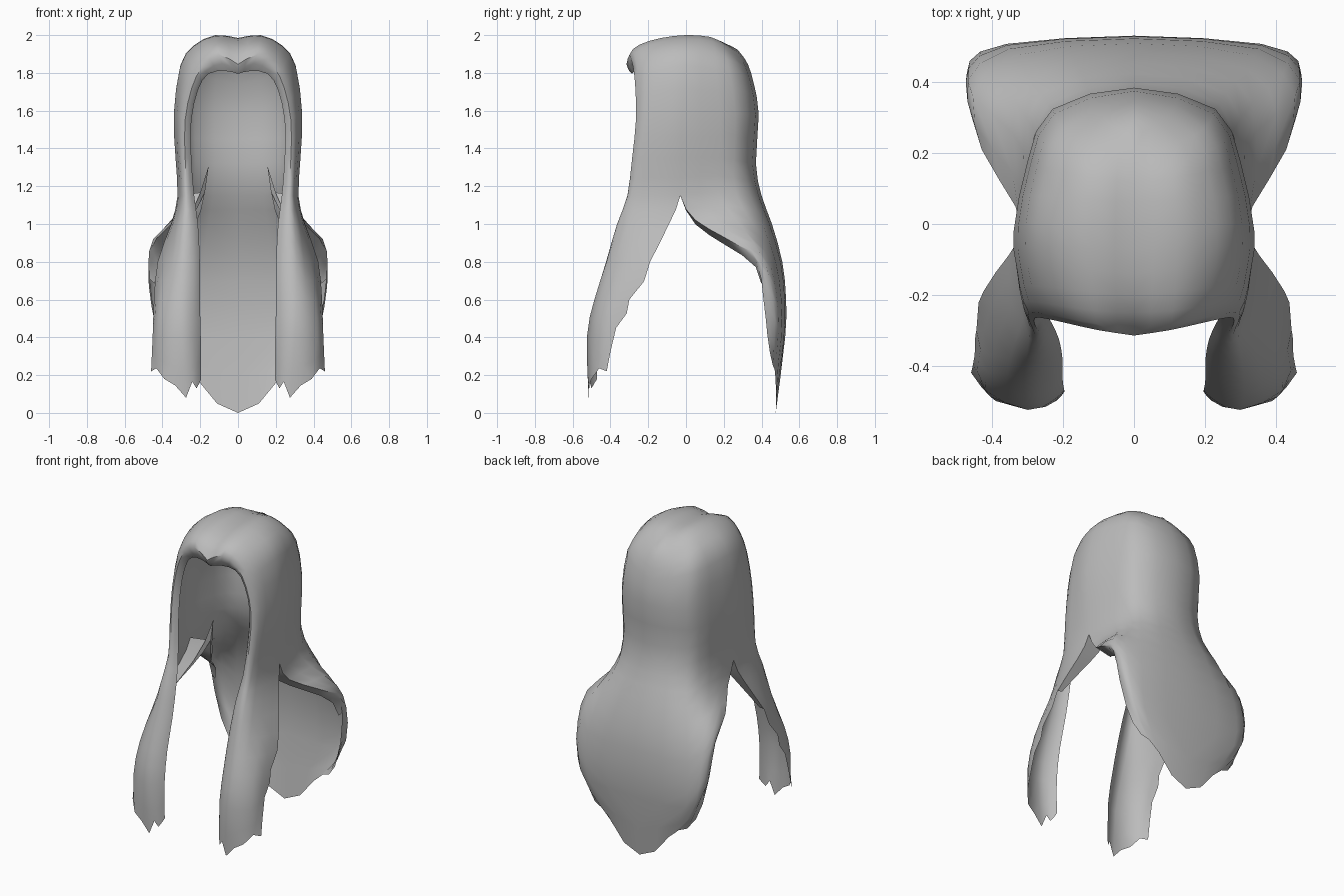
import bpy
import bmesh
import math
from mathutils import Vector

if "Cube" in bpy.data.objects:
    bpy.data.objects.remove(bpy.data.objects["Cube"], do_unlink=True)

# Grey cloth
cloth = bpy.data.materials.new("grey cloth")
cloth.use_nodes = True
grey = (0.5, 0.5, 0.5, 1.0)
cloth.diffuse_color = grey
bsdf = cloth.node_tree.nodes["Principled BSDF"]
bsdf.inputs["Base Color"].default_value = grey
bsdf.inputs["Roughness"].default_value = 0.9


def spline(points, before=None, after=None, steps=2):
    """Catmull-Rom curve through the points, with optional end neighbours."""
    p = [Vector(q) for q in points]
    p = [before or p[0]] + p + [after or p[-1]]
    out = []
    for i in range(1, len(p) - 2):
        a, b, c, d = p[i - 1:i + 3]
        for k in range(steps):
            t = k / steps
            out.append(0.5 * (2 * b + (c - a) * t + (2 * a - 5 * b + 4 * c - d) * t * t
                              + (3 * b - a - 3 * c + d) * t ** 3))
    return out + [p[-2]]


# Guide ribs of the left half: each runs from the crown line down to the hem.
# The first seven points belong to the hood, the other five to a hanging panel.
rim = [(0, -.315, 1.845), (.10, -.30, 1.895), (.19, -.28, 1.83), (.245, -.268, 1.72),
       (.28, -.265, 1.55), (.28, -.285, 1.35), (.265, -.31, 1.15),
       (.245, -.355, 1.0), (.235, -.41, .8), (.235, -.465, .6), (.23, -.50, .4), (.22, -.50, .13)]

front_fold = [(0, -.25, 1.925), (.11, -.245, 1.95), (.21, -.23, 1.895), (.275, -.22, 1.785),
              (.312, -.22, 1.58), (.308, -.25, 1.35), (.295, -.29, 1.15),
              (.30, -.355, 1.0), (.31, -.42, .8), (.31, -.485, .6), (.30, -.525, .4), (.275, -.515, .08)]

front_side = [(0, -.14, 1.97), (.12, -.13, 1.985), (.23, -.12, 1.93), (.30, -.12, 1.82),
              (.332, -.12, 1.58), (.325, -.14, 1.35), (.315, -.17, 1.15),
              (.345, -.23, 1.0), (.385, -.32, .8), (.41, -.42, .6), (.42, -.47, .4), (.39, -.50, .18)]

hood_side = [(0, 0, 1.985), (.12, 0, 2.0), (.235, 0, 1.945), (.305, 0, 1.84),
             (.34, -.02, 1.58), (.33, -.025, 1.35), (.32, -.03, 1.15)]

# Below the armhole the side rib parts into a front and a back edge
front_edge = [(.355, -.09, 1.0), (.425, -.19, .8), (.445, -.30, .6), (.45, -.37, .45), (.46, -.42, .22)]
back_edge = [(.335, .05, 1.02), (.43, .21, .925), (.47, .37, .81), (.455, .41, .6), (.42, .43, .42)]

back_side = [(0, .12, 1.98), (.11, .13, 1.99), (.21, .15, 1.93), (.275, .16, 1.82),
             (.30, .18, 1.58), (.295, .18, 1.35), (.295, .17, 1.17),
             (.345, .26, 1.03), (.455, .36, .90), (.467, .44, .73), (.445, .47, .5), (.33, .46, .25)]

back_corner = [(0, .20, 1.96), (.09, .22, 1.945), (.17, .25, 1.89), (.215, .29, 1.80),
               (.23, .325, 1.58), (.225, .31, 1.33), (.24, .34, 1.15),
               (.285, .405, 1.0), (.34, .475, .8), (.36, .505, .6), (.34, .505, .4), (.21, .475, .17)]

back_centre = [(0, .27, 1.925), (0, .30, 1.89), (0, .33, 1.84), (0, .36, 1.74),
               (0, .385, 1.58), (0, .37, 1.32), (0, .40, 1.15),
               (0, .455, 1.0), (0, .51, .8), (0, .53, .6), (0, .525, .4), (0, .475, 0)]

# The lip is the rim turned inwards
drop = [.05, .085, .035, .01]
lip = [(max(0, x - .033), y + .03, z - (drop[i] if i < len(drop) else 0))
       for i, (x, y, z) in enumerate(rim)]
lip[-1] = (.195, -.47, .18)

front = [spline(r) for r in (lip, rim, front_fold, front_side, hood_side + front_edge)]
back = [spline(r) for r in (hood_side + back_edge, back_side, back_corner, back_centre)]
SPLIT = 12           # row where the armhole opens
SIDE = 8             # column of the side rib after the cross spline


def cross(ribs, row, mirrored):
    """One row of the cloth across the given ribs."""
    pts = [r[row] for r in ribs]
    end = None
    if mirrored:
        end = pts[-2].copy()
        end.x *= -1
    return spline(pts, after=end)


rows = len(front[0])
hood = [cross(front + back[1:], j, True) for j in range(SPLIT + 1)]
front_panel = [hood[-1][:SIDE + 1]] + [cross(front, j, False) for j in range(SPLIT + 1, rows)]
back_panel = [hood[-1][SIDE:]] + [cross(back, j, True) for j in range(SPLIT + 1, rows)]

# Torn hems: shift points between the ribs and along the front panel's outer edge
for i, lift in ((3, .07), (5, .02), (7, .03)):
    front_panel[-1][i].z += lift
for i, lift in ((1, -.02), (3, .02), (5, -.02)):
    back_panel[-1][i].z += lift
for j in (5, 7):
    front_panel[j][SIDE].y += .025

# Armhole facing: the cloth edge turned inwards, widest at the top of the opening
turned, tucked, raised = [], [], []
front_line = [row[SIDE] for row in front_panel]
back_line = [row[0] for row in back_panel]
for line, bottom, sag in ((front_line[::-1], .70, 0), (back_line[1:], .62, .2)):
    for p in line:
        w = (p.z - bottom) / (1.15 - bottom)
        if w <= 0.02:
            continue
        inner = p + Vector((-.145 * w, 0, .02 * w - sag * w * (1 - w)))
        turned.append(p)
        tucked.append(inner)
        raised.append(inner + Vector((-.02, 0, .14)) * w ** 4)
facing = [turned, tucked, raised]

bm = bmesh.new()
for patch in (hood, front_panel, back_panel, facing):
    grid = [[bm.verts.new(p) for p in row] for row in patch]
    for up, low in zip(grid, grid[1:]):
        for i in range(len(up) - 1):
            bm.faces.new((up[i], low[i], low[i + 1], up[i + 1]))
bmesh.ops.remove_doubles(bm, verts=bm.verts, dist=0.0005)

mesh = bpy.data.meshes.new("hooded_cloak")
bm.to_mesh(mesh)
bm.free()
mesh.materials.append(cloth)
cloak = bpy.data.objects.new("hooded_cloak", mesh)
bpy.context.collection.objects.link(cloak)

# Mirror to the right half
mirror = cloak.modifiers.new("Mirror", 'MIRROR')
mirror.use_clip = True
mirror.merge_threshold = 0.001

bpy.ops.object.select_all(action='DESELECT')
cloak.select_set(True)
bpy.context.view_layer.objects.active = cloak
bpy.ops.object.shade_smooth_by_angle(angle=math.radians(50))
